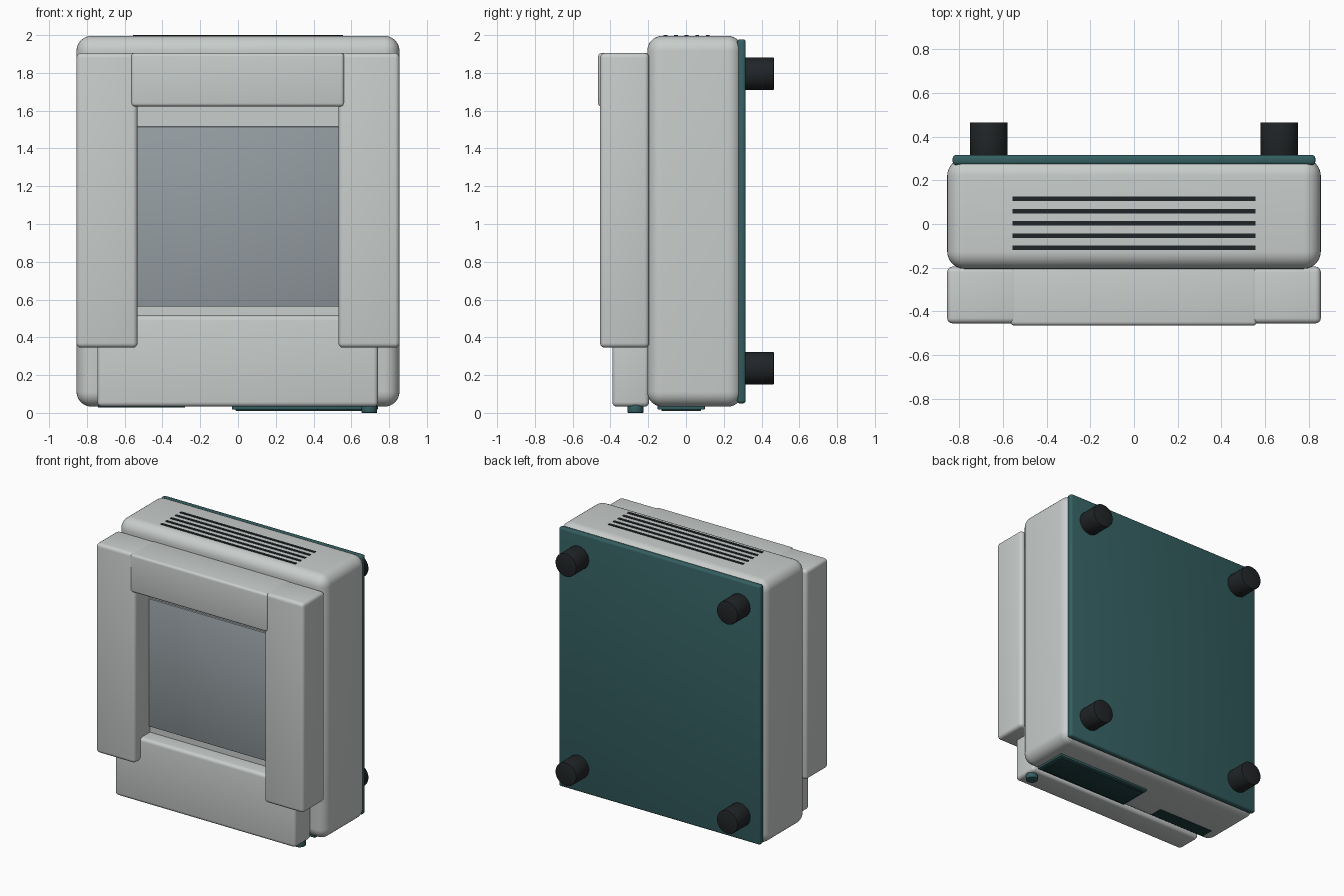
import bpy, math

if "Cube" in bpy.data.objects:
    bpy.data.objects.remove(bpy.data.objects["Cube"])


def material(name, rgb):
    m = bpy.data.materials.new(name)
    m.diffuse_color = (*rgb, 1)
    m.use_nodes = True
    m.node_tree.nodes["Principled BSDF"].inputs["Base Color"].default_value = m.diffuse_color
    return m


teal = material("teal", (0.035, 0.115, 0.12))
dark_teal = material("dark_teal", (0.012, 0.045, 0.047))
black = material("black", (0.015, 0.018, 0.02))
glass = material("screen_grey", (0.30, 0.34, 0.36))
shell = material("shell_grey", (0.58, 0.61, 0.60))


def finish(ob, name, mat, bevel, segments):
    ob.name = name
    ob.data.materials.append(mat)
    if bevel:
        b = ob.modifiers.new("bevel", 'BEVEL')
        b.width, b.segments = bevel, segments
        b.limit_method = 'ANGLE'
        b.angle_limit = math.radians(40)
        bpy.ops.object.modifier_apply(modifier=b.name)
    bpy.ops.object.shade_smooth_by_angle(angle=math.radians(35))
    return ob


def box(name, x, y, z, mat, bevel=0.0, segments=4):
    centre = [(a + b) / 2 for a, b in (x, y, z)]
    bpy.ops.mesh.primitive_cube_add(size=1, location=centre)
    ob = bpy.context.object
    ob.scale = [b - a for a, b in (x, y, z)]
    bpy.ops.object.transform_apply(location=False, rotation=False, scale=True)
    return finish(ob, name, mat, bevel, segments)


def cylinder(name, loc, radius, depth, mat, along_y=False, bevel=0.0):
    rot = (math.pi / 2, 0, 0) if along_y else (0, 0, 0)
    bpy.ops.mesh.primitive_cylinder_add(vertices=32, radius=radius, depth=depth,
                                        location=loc, rotation=rot)
    return finish(bpy.context.object, name, mat, bevel, 2)


# Rounded main housing and back panel
box("housing", (-0.855, 0.855), (-0.205, 0.30), (0.033, 1.996), shell, 0.08, 8)
box("back_panel", (-0.83, 0.83), (0.27, 0.316), (0.05, 1.978), teal, 0.015, 3)

# Front frame: two pillars, header and lower block
for side, name in ((-1, "left"), (1, "right")):
    xs = sorted((side * 0.532, side * 0.855))
    box(name + "_pillar", xs, (-0.455, -0.195), (0.345, 1.905), shell, 0.025)
box("header_bar", (-0.565, 0.562), (-0.465, -0.195), (1.622, 1.905), shell, 0.018)
box("lower_block", (-0.745, 0.742), (-0.39, -0.195), (0.033, 0.515), shell, 0.025)

# Recessed screen on its bezel
box("bezel", (-0.55, 0.55), (-0.275, -0.19), (0.48, 1.66), shell)
box("screen", (-0.536, 0.534), (-0.29, -0.26), (0.563, 1.515), glass, 0.004, 2)

# Top vent slots
for i in range(5):
    y = 0.003 + (i - 2) * 0.056
    box(f"vent_slot_{i + 1}", (-0.555, 0.555), (y - 0.01, y + 0.01), (1.985, 2.0), black)

# Cylindrical rear feet
for x in (-0.665, 0.665):
    for z in (0.237, 1.795):
        cylinder("rear_foot", (x, 0.38, z), 0.086, 0.17, black, True, 0.004)

# Underside plates and adjuster knob
box("underside_tray", (-0.033, 0.74), (-0.15, 0.10), (0.018, 0.045), teal, 0.004, 2)
box("underside_label_plate", (-0.012, 0.719), (-0.129, 0.079), (0.009, 0.03), dark_teal, 0.003, 2)
box("underside_strip", (-0.74, -0.28), (-0.145, -0.05), (0.029, 0.05), dark_teal)
cylinder("adjuster_knob", (0.695, -0.267, 0.022), 0.042, 0.044, teal, False, 0.004)
box("adjuster_slot", (0.668, 0.722), (-0.272, -0.262), (0.0, 0.01), dark_teal)
